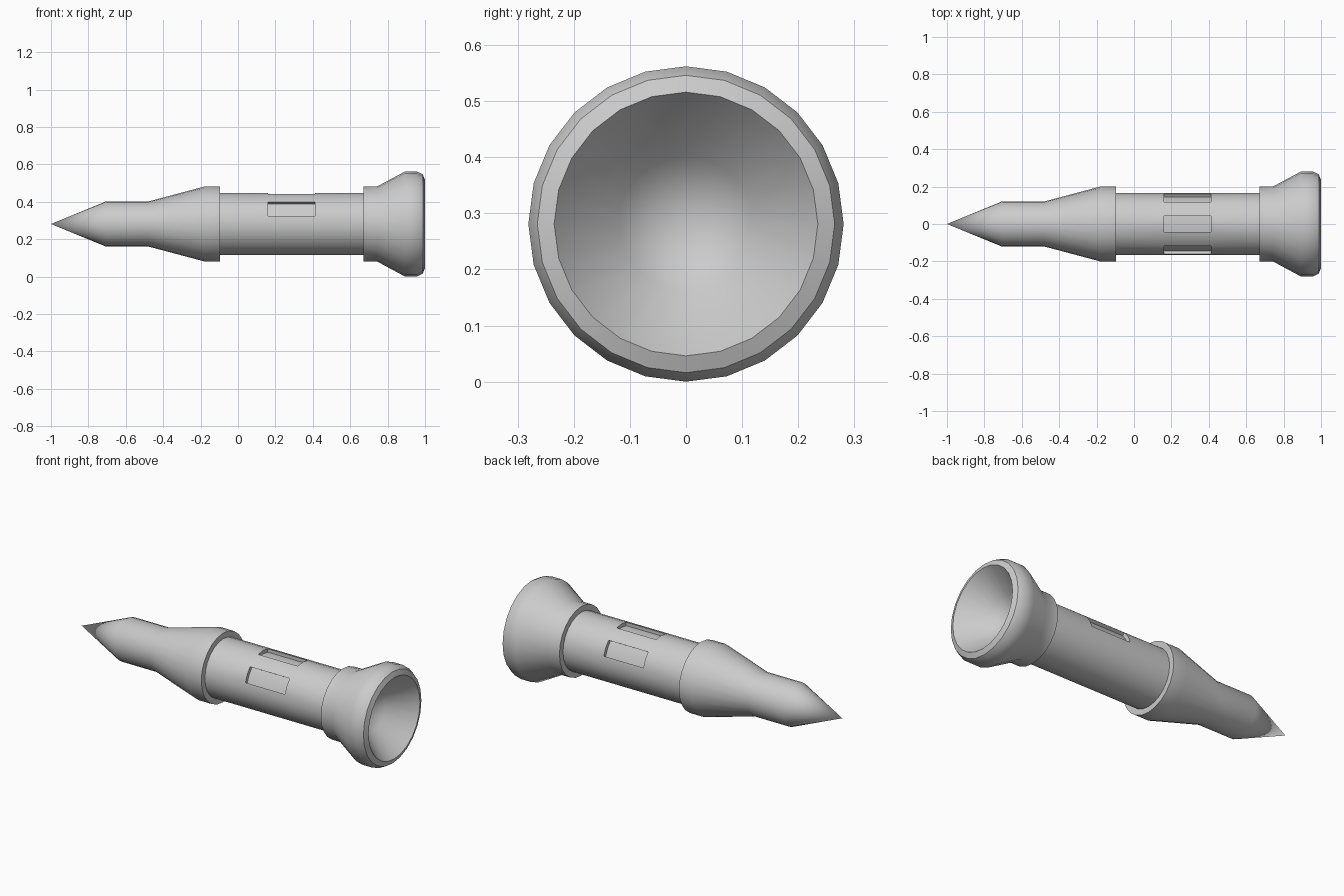
import bpy, bmesh
from math import sin, cos, radians
from mathutils import Vector

SIDES = 24
AXIS_Z = 0.281

cube = bpy.data.objects.get("Cube")
if cube:
    bpy.data.objects.remove(cube, do_unlink=True)

grey = bpy.data.materials.new("plain grey")
grey.use_nodes = True
grey.diffuse_color = (0.6, 0.6, 0.6, 1)
grey.node_tree.nodes["Principled BSDF"].inputs["Base Color"].default_value = (0.6, 0.6, 0.6, 1)


def lathe(profile):
    """Spin (x, radius) points around the long axis; radius 0 gives a point."""
    bm = bmesh.new()
    rings = []
    for x, r in profile:
        count = SIDES if r > 0 else 1
        angles = [radians(360 * i / SIDES) for i in range(count)]
        rings.append([bm.verts.new((x, r * cos(a), r * sin(a))) for a in angles])
    for a, b in zip(rings, rings[1:]):
        for i in range(SIDES):
            j = (i + 1) % SIDES
            corners = [a[i % len(a)], a[j % len(a)], b[j % len(b)], b[i % len(b)]]
            bm.faces.new(list(dict.fromkeys(corners)))
    bmesh.ops.recalc_face_normals(bm, faces=bm.faces)
    return bm


def finish(name, bm):
    mesh = bpy.data.meshes.new(name)
    bm.to_mesh(mesh)
    bm.free()
    mesh.materials.append(grey)
    obj = bpy.data.objects.new(name, mesh)
    obj.location.z = AXIS_Z
    bpy.context.collection.objects.link(obj)
    bpy.ops.object.select_all(action="DESELECT")
    obj.select_set(True)
    bpy.context.view_layer.objects.active = obj
    bpy.ops.object.shade_smooth_by_angle(angle=radians(30))


# Pointed nose with its wide collar
finish("nose", lathe([(-1, 0), (-0.705, 0.121), (-0.477, 0.121), (-0.18, 0.2),
                      (-0.095, 0.2), (-0.095, 0.15), (-0.12, 0)]))

# Tube with three sunken slots: top, front and back
tube = lathe([(-0.11, 0), (-0.11, 0.167), (0.16, 0.167), (0.413, 0.167),
              (0.69, 0.167), (0.69, 0)])
tube.faces.ensure_lookup_table()
for centre in (30, 90, 150):
    out = Vector((0, cos(radians(centre)), sin(radians(centre))))
    slot = [f for f in tube.faces
            if 0.2 < f.calc_center_median().x < 0.4
            and f.normal.angle(out) < radians(14)]
    new = bmesh.ops.extrude_face_region(tube, geom=slot)["geom"]
    floor = [v for v in new if isinstance(v, bmesh.types.BMVert)]
    bmesh.ops.translate(tube, verts=floor, vec=out * -0.02)
    bmesh.ops.delete(tube, geom=slot, context="FACES")
finish("tube", tube)

# Flared bell with a hollow mouth
finish("bell", lathe([(0.68, 0), (0.67, 0.15), (0.67, 0.2), (0.743, 0.2),
                      (0.893, 0.281), (0.957, 0.281), (0.988, 0.265),
                      (1, 0.235), (0.86, 0.12), (0.78, 0)]))
